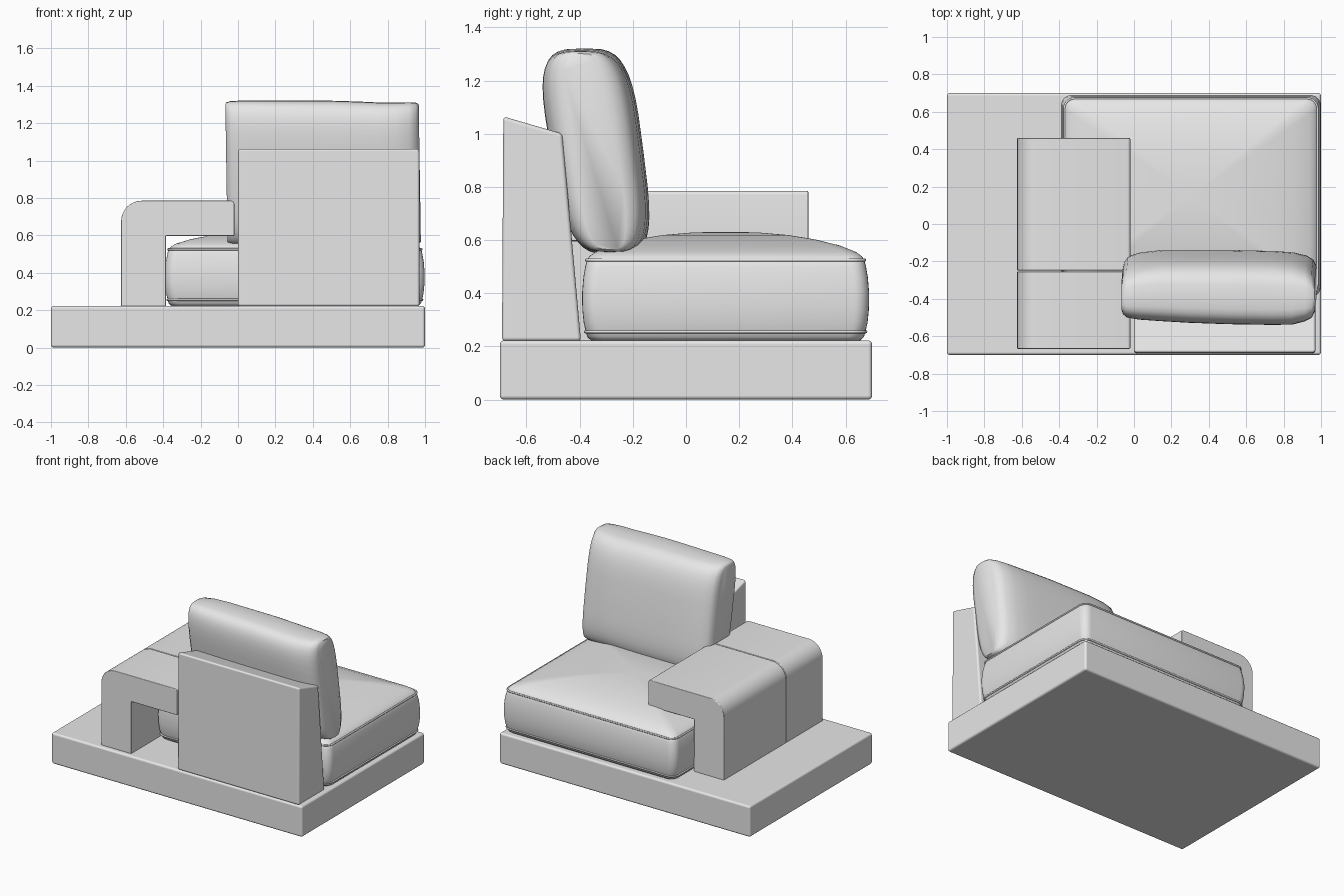
import bpy, bmesh
from math import sin, cos, pi, radians, copysign

if "Cube" in bpy.data.objects:
    bpy.data.objects.remove(bpy.data.objects["Cube"])

GREY = (0.8, 0.8, 0.8, 1)
fabric = bpy.data.materials.new("light grey fabric")
fabric.use_nodes = True
fabric.diffuse_color = GREY
fabric.node_tree.nodes["Principled BSDF"].inputs["Base Color"].default_value = GREY


def loft(name, rings, sharp=None):
    """Skin a stack of matching closed rings and cap both ends."""
    bm = bmesh.new()
    loops = [[bm.verts.new(p) for p in ring] for ring in rings]
    n = len(loops[0])
    for a, b in zip(loops, loops[1:]):
        for i in range(n):
            j = (i + 1) % n
            bm.faces.new((a[i], a[j], b[j], b[i]))
    bm.faces.new(loops[0][::-1])
    bm.faces.new(loops[-1])
    bmesh.ops.recalc_face_normals(bm, faces=bm.faces)
    mesh = bpy.data.meshes.new(name)
    bm.to_mesh(mesh)
    bm.free()
    mesh.materials.append(fabric)
    mesh.shade_smooth()
    if sharp:
        mesh.set_sharp_from_angle(angle=radians(sharp))
    ob = bpy.data.objects.new(name, mesh)
    bpy.context.collection.objects.link(ob)
    return ob


def panel(name, profile, axis, lo, hi, bevel):
    """Extrude a profile along x, y or z and soften its edges."""
    def place(p, t):
        q = list(p)
        q.insert("xyz".index(axis), t)
        return q
    ob = loft(name, [[place(p, t) for p in profile] for t in (lo, hi)])
    mod = ob.modifiers.new("soft edges", "BEVEL")
    mod.width, mod.segments = bevel, 3
    mod.limit_method, mod.angle_limit = "ANGLE", radians(30)
    mod.harden_normals = True
    return ob


def arc(cx, cz, r, start, end, steps=8):
    return [(cx + r * cos(radians(start + (end - start) * i / steps)),
             cz + r * sin(radians(start + (end - start) * i / steps)))
            for i in range(steps + 1)]


# Platform and sloping backrest
panel("platform", [(-1, -0.7), (1, -0.7), (1, 0.7), (-1, 0.7)], "z", 0, 0.223, 0.015)
panel("backrest", [(-0.692, 0.22), (-0.395, 0.22), (-0.465, 1.0), (-0.687, 1.065)],
      "x", 0, 0.97, 0.014)

# Hooked armrest in two pieces with a seam between
hook = ([(-0.385, 0.22), (-0.385, 0.597), (-0.02, 0.597)]
        + arc(-0.035, 0.77, 0.015, 0, 90, 4)
        + arc(-0.515, 0.675, 0.11, 90, 180) + [(-0.625, 0.22)])
panel("armrest_front", hook, "y", -0.667, -0.253, 0.005)
panel("armrest_back", hook, "y", -0.249, 0.46, 0.005)

# Seat cushion: bulging box sides under a domed top
CX, CY, HX, HY = 0.304, 0.149, 0.694, 0.54


def outline(z, inset=0, scale=1, r=0.055):
    pts = []
    for quarter, (sx, sy) in enumerate([(1, 1), (-1, 1), (-1, -1), (1, -1)]):
        for x, y in arc(sx * (HX - inset - r), sy * (HY - inset - r), r,
                        90 * quarter, 90 * quarter + 90, 6):
            pts.append((CX + x * scale, CY + y * scale, z))
    return pts


sides = [(0.222, 0.035), (0.235, 0.02), (0.255, 0.014), (0.29, 0.006), (0.34, 0.001),
         (0.4, 0), (0.46, 0.005), (0.5, 0.012), (0.525, 0.018)]
dome = [(0.54, 0.98), (0.555, 0.94), (0.58, 0.82), (0.603, 0.64),
        (0.619, 0.45), (0.628, 0.25), (0.631, 0.08)]
loft("seat_cushion", [outline(z, i) for z, i in sides]
     + [outline(z, 0.018, s) for z, s in dome], 50)

# Piping along the cushion seams
for name, z, inset in [("upper_piping", 0.525, 0.017), ("lower_piping", 0.255, 0.013)]:
    curve = bpy.data.curves.new(name, "CURVE")
    curve.dimensions = "3D"
    curve.bevel_depth, curve.bevel_resolution = 0.006, 2
    spline = curve.splines.new("POLY")
    pts = outline(z, inset)
    spline.points.add(len(pts) - 1)
    for p, co in zip(spline.points, pts):
        p.co = (*co, 1)
    spline.use_cyclic_u = True
    curve.materials.append(fabric)
    bpy.context.collection.objects.link(bpy.data.objects.new(name, curve))

# Leaning back cushion: (x, thickness, height, y shift) stations
stations = [(-0.062, 0.5, 0.955, -0.01), (-0.055, 0.66, 0.975, -0.005),
            (-0.035, 0.8, 0.99, 0), (0.03, 0.9, 1, 0.005), (0.15, 0.97, 1, 0.008),
            (0.3, 1, 0.998, 0.004), (0.5, 1.02, 0.997, 0), (0.65, 1.02, 0.985, -0.003),
            (0.75, 1.02, 0.973, -0.005), (0.85, 0.99, 0.972, -0.008),
            (0.92, 0.88, 0.975, -0.008), (0.955, 0.75, 0.972, -0.01),
            (0.972, 0.52, 0.95, -0.01)]


def pillow_ring(x, thick, high, shift, n=40):
    ring = []
    for k in range(n):
        c, s = cos(2 * pi * k / n), sin(2 * pi * k / n)
        u = copysign(abs(c) ** 0.55, c) * thick
        v = copysign(abs(s) ** 0.55, s) * high
        y = -0.332 + shift - 0.058 * v + 0.168 * u * (1 + 0.05 * v)
        ring.append((x - 0.006 * v, y, 0.933 + 0.388 * v))
    return ring


loft("back_cushion", [pillow_ring(*s) for s in stations], 50)
